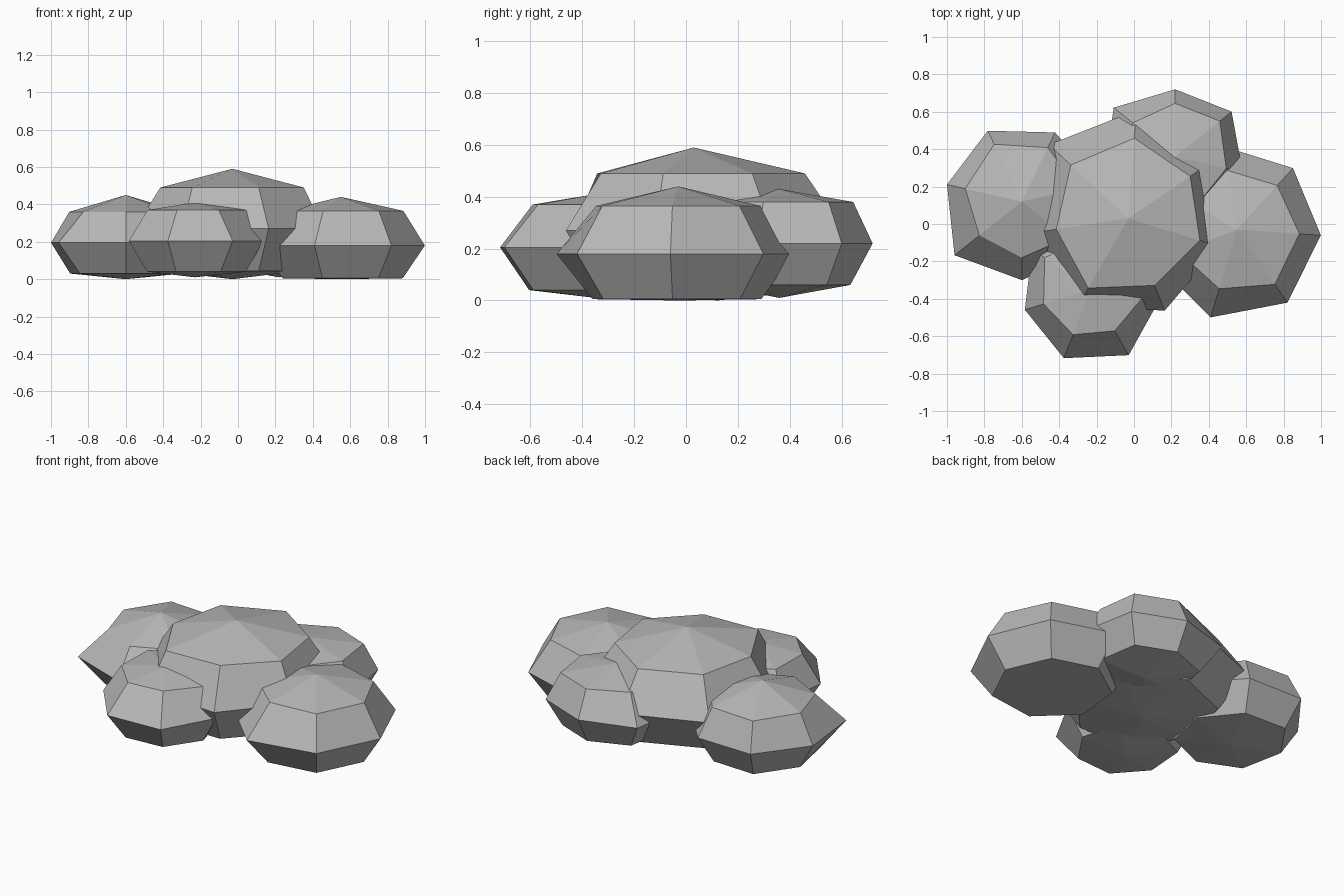
import bpy, bmesh, math

if "Cube" in bpy.data.objects:
    bpy.data.objects.remove(bpy.data.objects["Cube"])

N = 7  # sides of every boulder

stone = bpy.data.materials.new("grey stone")
stone.diffuse_color = (0.48, 0.48, 0.48, 1.0)
stone.use_nodes = True
stone.node_tree.nodes["Principled BSDF"].inputs["Base Color"].default_value = stone.diffuse_color


def boulder(name, centre, phase, levels, mid, upper):
    """Seven-sided lumpy boulder: bottom point, three rings, top point.
    levels = z of bottom, lower ring, widest ring, upper ring, top."""
    cx, cy = centre
    z_bottom, z_low, z_mid, z_up, z_top = levels
    lower = [0.5 * (0.73 * m + u) for m, u in zip(mid, upper)]
    bm = bmesh.new()
    rings = []
    for radii, z in ((lower, z_low), (mid, z_mid), (upper, z_up)):
        ring = []
        for i, r in enumerate(radii):
            a = math.radians(phase) + 2 * math.pi * i / N
            ring.append(bm.verts.new((cx + r * math.cos(a), cy + r * math.sin(a), z)))
        rings.append(ring)
    bottom = bm.verts.new((cx, cy, z_bottom))
    top = bm.verts.new((cx, cy, z_top))
    for i in range(N):
        j = (i + 1) % N
        bm.faces.new((bottom, rings[0][j], rings[0][i]))
        for a, b in zip(rings, rings[1:]):
            bm.faces.new((a[i], a[j], b[j], b[i]))
        bm.faces.new((rings[2][i], rings[2][j], top))
    bmesh.ops.recalc_face_normals(bm, faces=bm.faces[:])
    mesh = bpy.data.meshes.new(name)
    bm.to_mesh(mesh)
    bm.free()
    mesh.materials.append(stone)
    obj = bpy.data.objects.new(name, mesh)
    bpy.context.collection.objects.link(obj)


# Large boulder in the middle
boulder("centre_boulder", (-0.03, 0.03), 34.3, (0, 0.045, 0.27, 0.49, 0.59),
        (0.54, 0.58, 0.58, 0.53, 0.54, 0.53, 0.51),
        (0.40, 0.43, 0.42, 0.39, 0.43, 0.385, 0.40))
# Two medium boulders at the sides
boulder("left_boulder", (-0.60, 0.12), 270, (0, 0.03, 0.195, 0.36, 0.45),
        (0.42, 0.44, 0.43, 0.41, 0.42, 0.41, 0.46),
        (0.30, 0.31, 0.31, 0.32, 0.34, 0.31, 0.29))
boulder("right_boulder", (0.55, -0.03), 47.6, (0, 0.005, 0.18, 0.365, 0.44),
        (0.445, 0.45, 0.45, 0.47, 0.49, 0.475, 0.45),
        (0.32, 0.32, 0.32, 0.33, 0.33, 0.356, 0.335))
# Two small boulders behind and in front
boulder("back_boulder", (0.22, 0.36), 90, (0.01, 0.06, 0.22, 0.38, 0.43),
        (0.36, 0.42, 0.39, 0.38, 0.38, 0.37, 0.386),
        (0.285, 0.29, 0.28, 0.28, 0.28, 0.28, 0.305))
boulder("front_boulder", (-0.23, -0.35), 197, (0.01, 0.04, 0.205, 0.37, 0.41),
        (0.37, 0.395, 0.405, 0.37, 0.38, 0.38, 0.38),
        (0.265, 0.26, 0.255, 0.28, 0.28, 0.28, 0.30))
